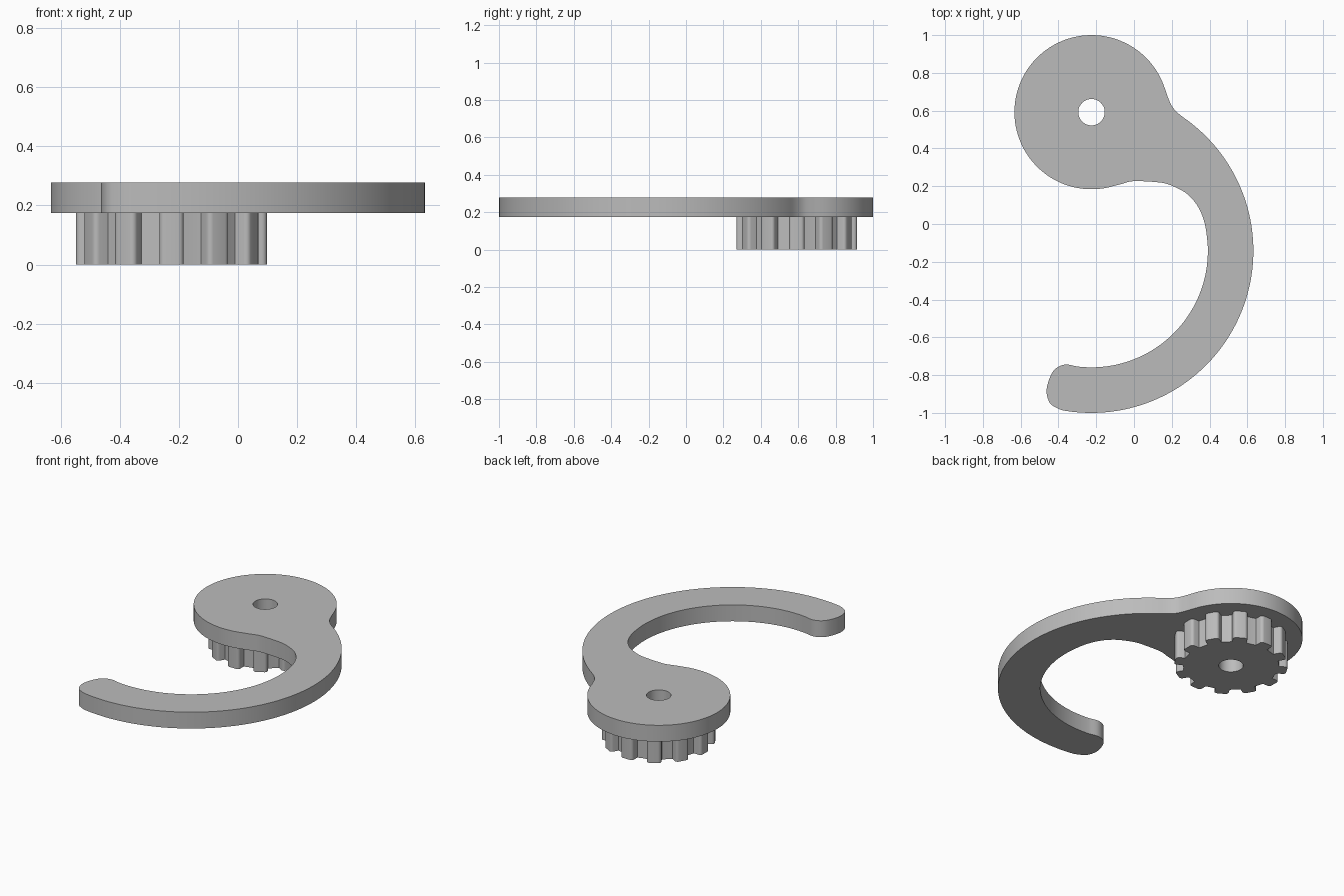
import bpy, bmesh
from math import cos, sin, pi, radians
from mathutils import Vector
from mathutils.geometry import interpolate_bezier

cube = bpy.data.objects.get("Cube")
if cube:
    bpy.data.objects.remove(cube, do_unlink=True)

HUB = Vector((-0.225, 0.592))
ARM = Vector((-0.226, -0.142))
HUB_R, HOLE_R = 0.408, 0.07
OUTER_R, INNER_R = 0.858, 0.617
PLATE_Z, TOP_Z = 0.175, 0.278

grey = bpy.data.materials.new("plain_grey")
grey.use_nodes = True
colour = (0.5, 0.5, 0.5, 1)
grey.diffuse_color = colour
grey.node_tree.nodes["Principled BSDF"].inputs["Base Color"].default_value = colour


def arc(centre, r, start, end, n):
    """Points along an arc, angles in degrees."""
    angles = [radians(start + (end - start) * i / n) for i in range(n + 1)]
    return [centre + r * Vector((cos(a), sin(a))) for a in angles]


def smooth(points, n=7):
    """Smooth path through the inner points; the two end points only set the tangents."""
    pts = [Vector(p) for p in points]
    path = []
    for a, b, c, d in zip(pts, pts[1:], pts[2:], pts[3:]):
        path += interpolate_bezier(b, b + (c - a) / 6, c - (d - b) / 6, c, n)[:-1]
    return [Vector(p[:2]) for p in path[1:]]


def blend(before, points, after):
    return smooth([before[-2], before[-1], *points, after[0], after[1]])


def plate(name, loops, z0, z1):
    """Fill closed loops (outline and holes) and extrude them upwards."""
    bm = bmesh.new()
    edges = []
    for loop in loops:
        verts = [bm.verts.new((p.x, p.y, z0)) for p in loop]
        edges += [bm.edges.new((v, verts[i - 1])) for i, v in enumerate(verts)]
    bmesh.ops.triangle_fill(bm, use_beauty=True, use_dissolve=False, edges=edges)
    result = bmesh.ops.extrude_face_region(bm, geom=bm.faces[:])
    top = [g for g in result["geom"] if isinstance(g, bmesh.types.BMVert)]
    bmesh.ops.translate(bm, verts=top, vec=(0, 0, z1 - z0))
    bmesh.ops.recalc_face_normals(bm, faces=bm.faces[:])
    mesh = bpy.data.meshes.new(name)
    bm.to_mesh(mesh)
    bm.free()
    mesh.materials.append(grey)
    obj = bpy.data.objects.new(name, mesh)
    bpy.context.collection.objects.link(obj)
    bpy.ops.object.select_all(action='DESELECT')
    obj.select_set(True)
    bpy.context.view_layer.objects.active = obj
    bpy.ops.object.shade_smooth_by_angle(angle=radians(30))
    return obj


hole = arc(HUB, HOLE_R, 0, 360, 48)[:-1]

# Hooked lever: round hub, curved arm, rounded tip and blended joints
hub = arc(HUB, HUB_R, 18, 282, 90)
inner = arc(ARM, INNER_R, 4, -97, 50)
outer = arc(ARM, OUTER_R, -100, 53.5, 90)
crook = [(-0.065, 0.212), (0, 0.227), (0.135, 0.22), (0.2, 0.203),
         (0.28, 0.16), (0.34, 0.09), (0.375, 0)]
tip = [(-0.36, -0.744), (-0.407, -0.76), (-0.44, -0.80), (-0.463, -0.88),
       (-0.447, -0.945), (-0.41, -0.973)]
neck = [(0.235, 0.585), (0.2, 0.625), (0.178, 0.675)]
outline = (hub + blend(hub, crook, inner) + inner + blend(inner, tip, outer)
           + outer + blend(outer, neck, hub))
plate("hook_lever", [outline, hole], PLATE_Z, TOP_Z)

# Gear below the hub: straight-sided teeth with rounded tips
TEETH, TIP_R, ROOT_R, HALF, ROUND = 12, 0.323, 0.272, 0.041, 0.018
tooth = [Vector((ROOT_R, -HALF))]
tooth += arc(Vector((TIP_R - ROUND, ROUND - HALF)), ROUND, -90, 0, 5)
tooth += arc(Vector((TIP_R - ROUND, HALF - ROUND)), ROUND, 0, 90, 5)
tooth += [Vector((ROOT_R, HALF))]
gear = []
for i in range(TEETH):
    a = 2 * pi * i / TEETH
    along, across = Vector((cos(a), sin(a))), Vector((-sin(a), cos(a)))
    gear += [HUB + along * p.x + across * p.y for p in tooth]
    gear.append(HUB + ROOT_R * Vector((cos(a + pi / TEETH), sin(a + pi / TEETH))))
plate("gear", [gear, hole], 0, PLATE_Z)
